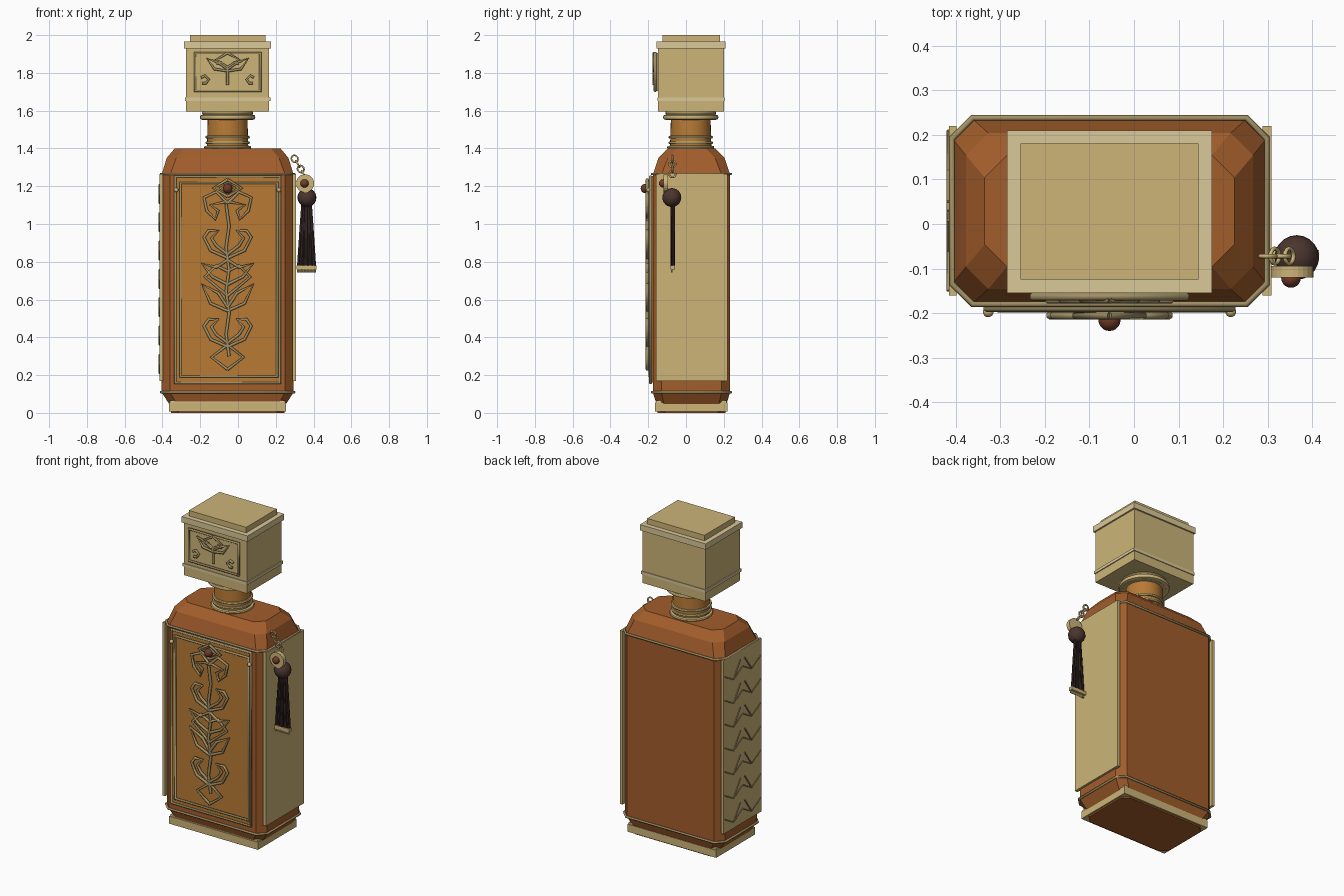
import bpy, bmesh, math, random
from mathutils import Vector, Matrix

if "Cube" in bpy.data.objects:
    bpy.data.objects.remove(bpy.data.objects["Cube"])

random.seed(3)
CX, CY = -0.055, 0.029


def mat(name, r, g, b):
    m = bpy.data.materials.new(name)
    m.diffuse_color = (r, g, b, 1)
    m.use_nodes = True
    m.node_tree.nodes["Principled BSDF"].inputs["Base Color"].default_value = m.diffuse_color
    return m


AMBER = mat("amber", 0.36, 0.11, 0.024)
PANEL = mat("panel_amber", 0.48, 0.195, 0.036)
GOLD = mat("gold", 0.61, 0.46, 0.19)
PALE = mat("pale_gold", 0.70, 0.58, 0.31)
TRIM = mat("trim", 0.36, 0.28, 0.13)
DARK = mat("tassel_dark", 0.03, 0.017, 0.015)
BEAD = mat("bead_brown", 0.07, 0.035, 0.028)
RED = mat("bead_red", 0.17, 0.045, 0.022)


def finish(name, bm, m, smooth=False):
    bmesh.ops.recalc_face_normals(bm, faces=bm.faces)
    me = bpy.data.meshes.new(name)
    bm.to_mesh(me)
    bm.free()
    me.materials.append(m)
    for p in me.polygons:
        p.use_smooth = smooth
    o = bpy.data.objects.new(name, me)
    bpy.context.collection.objects.link(o)
    return o


def box(name, x0, x1, y0, y1, z0, z1, m):
    bm = bmesh.new()
    bmesh.ops.create_cube(bm, size=1, matrix=Matrix.Translation(((x0 + x1) / 2, (y0 + y1) / 2, (z0 + z1) / 2))
                          @ Matrix.Diagonal((x1 - x0, y1 - y0, z1 - z0, 1)))
    return finish(name, bm, m)


def octagon(hx, hy, c, z):
    q = [(hx, hy - c), (hx - c, hy), (c - hx, hy), (-hx, hy - c),
         (-hx, c - hy), (c - hx, -hy), (hx - c, -hy), (hx, c - hy)]
    return [(CX + x, CY + y, z) for x, y in q]


def loft(name, rings, m, smooth=False):
    bm = bmesh.new()
    vs = [[bm.verts.new(p) for p in r] for r in rings]
    n = len(vs[0])
    for a, b in zip(vs, vs[1:]):
        for i in range(n):
            bm.faces.new((a[i], a[(i + 1) % n], b[(i + 1) % n], b[i]))
    bm.faces.new(vs[0][::-1])
    bm.faces.new(vs[-1])
    return finish(name, bm, m, smooth)


def lathe(name, prof, m, n=32):
    rings = [[(CX + r * math.cos(i * math.tau / n), 0.025 + r * math.sin(i * math.tau / n), z)
              for i in range(n)] for r, z in prof]
    o = loft(name, rings, m)
    bpy.context.view_layer.objects.active = o
    o.select_set(True)
    bpy.ops.object.shade_smooth_by_angle(angle=0.6)
    o.select_set(False)
    return o


def tubes(name, paths, r, m, res=1):
    """paths: list of (points, closed)"""
    cu = bpy.data.curves.new(name, 'CURVE')
    cu.dimensions = '3D'
    cu.bevel_depth, cu.bevel_resolution, cu.use_fill_caps = r, res, True
    for pts, closed in paths:
        s = cu.splines.new('POLY')
        s.points.add(len(pts) - 1)
        for p, q in zip(s.points, pts):
            p.co = (*q, 1)
        s.use_cyclic_u = closed
    cu.materials.append(m)
    o = bpy.data.objects.new(name, cu)
    bpy.context.collection.objects.link(o)
    bpy.ops.object.select_all(action='DESELECT')
    bpy.context.view_layer.objects.active = o
    o.select_set(True)
    bpy.ops.object.convert(target='MESH')
    o.select_set(False)
    return o


def ball(name, loc, r, m):
    bm = bmesh.new()
    bmesh.ops.create_uvsphere(bm, u_segments=20, v_segments=12, radius=r, matrix=Matrix.Translation(loc))
    return finish(name, bm, m, True)


def rect(x0, x1, z0, z1, y):
    return ([(x0, y, z0), (x1, y, z0), (x1, y, z1), (x0, y, z1)], True)


def mirrored(strokes, y):
    """front relief strokes (dx, z) on both sides of the centre line"""
    return [([(CX + s * dx, y, z) for dx, z in st], False) for st in strokes for s in (1, -1)]


# Bottle body: chamfered, tapered foot and shoulders
loft("bottle_body", [octagon(*a) for a in (
    (0.30, 0.18, 0.04, 0), (0.305, 0.183, 0.04, 0.04), (0.35, 0.205, 0.045, 0.11), (0.35, 0.205, 0.045, 1.26),
    (0.322, 0.175, 0.05, 1.35), (0.28, 0.125, 0.05, 1.40))], AMBER)
box("plinth", -0.365, 0.255, -0.165, 0.22, 0.008, 0.055, GOLD)
box("plinth_lip", -0.36, 0.25, -0.16, 0.215, 0.05, 0.066, PALE)
tubes("body_bands", [(octagon(0.353, 0.209, 0.046, z), True) for z in (0.11, 1.265)], 0.007, TRIM)

# Front panel with double frame and corner beads
box("front_panel", -0.33, 0.22, -0.186, -0.17, 0.16, 1.255, PANEL)
tubes("front_frame", [rect(-0.332, 0.222, 0.158, 1.252, -0.188), rect(-0.305, 0.208, 0.192, 1.218, -0.19)],
      0.009, TRIM)
for x in (-0.327, 0.217):
    ball("frame_bead", (x, -0.197, 1.18), 0.012, GOLD)

# Side panels, left one with lattice relief
box("side_panel_right", 0.288, 0.308, -0.16, 0.22, 0.17, 1.265, GOLD)
box("side_panel_left", -0.415, -0.398, -0.16, 0.22, 0.17, 1.265, GOLD)
lat = []
for i in range(7):
    z = 0.21 + i * 0.15
    for s in (1, -1):
        lat.append(([(-0.416, 0.03 + s * 0.18, z + 0.05), (-0.416, 0.03 + s * 0.09, z),
                     (-0.416, 0.03, z + 0.05)], False))
        lat.append(([(-0.416, 0.03 + s * 0.09, z), (-0.416, 0.03 + s * 0.02, z + 0.10)], False))
tubes("side_lattice", lat, 0.004, TRIM)

# Vine relief on the front
Y = -0.205
leaf = [(0, 0.82), (0.09, 0.86), (0.125, 0.93), (0.10, 0.965), (0.05, 0.965), (0.085, 0.925), (0.06, 0.885), (0, 0.84)]
strokes = [leaf, [(x, z - 0.47) for x, z in leaf],
           [(0, 1.235), (0.075, 1.19), (0, 1.145)],
           [(0, 1.21), (0.04, 1.19), (0, 1.165)],
           [(0, 1.11), (0.06, 1.17), (0.125, 1.14), (0.11, 1.07), (0.065, 1.025), (0.05, 1.07), (0.09, 1.10), (0, 1.12)],
           [(0, 0.68), (0.08, 0.72), (0.135, 0.79), (0.06, 0.77), (0, 0.81)],
           [(0, 0.75), (0.06, 0.78), (0.12, 0.72), (0, 0.62)],
           [(0, 0.54), (0.09, 0.58), (0.135, 0.68), (0.05, 0.635), (0, 0.56)],
           [(0, 0.36), (0.085, 0.295), (0, 0.23)]]
stem = [(CX + 0.008 * (-1) ** i, Y, 0.30 + 0.115 * i) for i in range(8)]
tubes("vine_relief", mirrored(strokes, Y) + [(stem, False)], 0.009, TRIM)
ball("flower_bead", (CX, -0.215, 1.188), 0.025, RED)

# Neck and collar rings
lathe("neck", [(0.11, 1.39), (0.105, 1.56)], PANEL)
for z, r, h in ((1.405, 0.125, 0.01), (1.43, 0.118, 0.009), (1.46, 0.118, 0.009), (1.565, 0.147, 0.014), (1.588, 0.135, 0.01)):
    lathe("neck_ring", [(r - 0.015, z - h), (r - 0.003, z - h * 0.7), (r, z), (r - 0.003, z + h * 0.7),
                        (r - 0.015, z + h)], GOLD)
lathe("collar", [(0.125, 1.55), (0.125, 1.60)], GOLD)

# Stopper block
box("stopper", -0.275, 0.165, -0.147, 0.2, 1.595, 1.94, GOLD)
box("stopper_band", -0.281, 0.171, -0.152, 0.205, 1.652, 1.670, PALE)
box("stopper_cornice", -0.285, 0.175, -0.155, 0.21, 1.928, 1.965, PALE)
box("stopper_top", -0.255, 0.145, -0.125, 0.18, 1.96, 2.0, GOLD)
box("stopper_plaque", -0.227, 0.117, -0.160, -0.14, 1.705, 1.905, GOLD)
tubes("plaque_frame", [rect(-0.228, 0.118, 1.705, 1.905, -0.163)], 0.009, TRIM)
tubes("plaque_lotus", mirrored([
    [(0, 1.905), (0.06, 1.87), (0, 1.83)],
    [(0, 1.81), (0.07, 1.82), (0.108, 1.875), (0.05, 1.855), (0, 1.82)],
    [(0.03, 1.855), (0.06, 1.85)],
    [(0.14, 1.775), (0.12, 1.785), (0.10, 1.765), (0.115, 1.745), (0.135, 1.745)]], -0.170)
    + [([(CX, -0.170, 1.735), (CX, -0.170, 1.83)], False)], 0.008, TRIM)

# Chain, medallion and tassel
for i in range(4):
    c = Vector((0.300 + 0.016 * i, -0.072, 1.345 - 0.027 * i))
    d = Vector((0.5, 0, -0.86))
    n = Vector((0.86, 0, 0.5)) if i % 2 == 0 else Vector((0, 1, 0))
    tubes("chain_link", [([tuple(c + 0.02 * (d * math.cos(k * math.tau / 12) + n * math.sin(k * math.tau / 12) * 0.85))
                           for k in range(12)], True)], 0.005, GOLD)


def disc(name, x, z, r, y0, y1, m):
    bm = bmesh.new()
    bmesh.ops.create_cone(bm, cap_ends=True, segments=24, radius1=r, radius2=r, depth=y1 - y0,
                          matrix=Matrix.Translation((x, (y0 + y1) / 2, z)) @ Matrix.Rotation(math.pi / 2, 4, 'X'))
    return finish(name, bm, m)


disc("medallion", 0.355, 1.215, 0.048, -0.12, -0.094, GOLD)
ball("medallion_bead", (0.352, -0.121, 1.215), 0.022, RED)
ball("tassel_bead", (0.365, -0.075, 1.14), 0.05, BEAD)
strands = []
for i in range(13):
    t = i / 6 - 1
    y = -0.07 + random.uniform(-0.006, 0.006)
    strands.append(([(0.363 + 0.022 * t, y, 1.12), (0.363 + 0.034 * t, y, 0.95), (0.363 + 0.046 * t, y, 0.765)], False))
tubes("tassel_strands", strands, 0.006, DARK)
box("tassel_band", 0.311, 0.415, -0.082, -0.058, 0.758, 0.780, GOLD)
tubes("tassel_tips", [([(p[-1][0], -0.075, 0.76), (p[-1][0], -0.075, 0.744)], False) for p, _ in strands], 0.004, GOLD)
